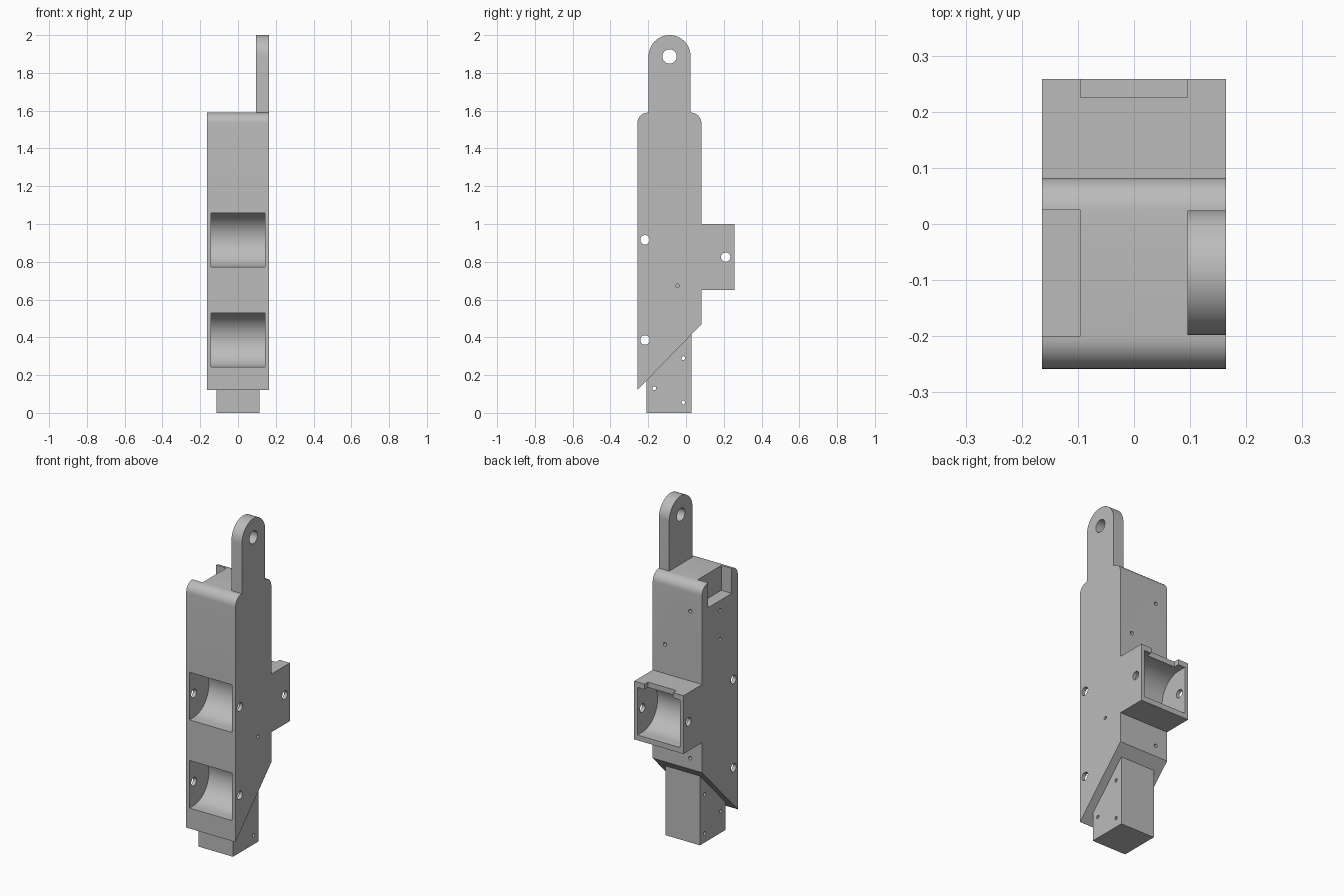
import bpy, math

if "Cube" in bpy.data.objects:
    bpy.data.objects.remove(bpy.data.objects["Cube"])

HALF_W = 0.164                      # half width of the main body
FRONT, BACK, REAR = -0.258, 0.082, 0.258
TOP = 1.59

grey = bpy.data.materials.new("machined grey")
grey.use_nodes = True
grey.diffuse_color = (0.5, 0.5, 0.5, 1)
grey.node_tree.nodes["Principled BSDF"].inputs["Base Color"].default_value = (0.5, 0.5, 0.5, 1)


def arc(y, z, r, start, end, steps):
    """Points on an arc in the side plane, angles in degrees."""
    angles = [math.radians(start + (end - start) * i / steps) for i in range(steps + 1)]
    return [(y + r * math.cos(a), z + r * math.sin(a)) for a in angles]


def prism(name, outline, x0, x1):
    """Extrude a counter-clockwise (y, z) outline across the width."""
    n = len(outline)
    verts = [(x, y, z) for x in (x0, x1) for y, z in outline]
    faces = [tuple(reversed(range(n))), tuple(range(n, 2 * n))]
    faces += [(i, (i + 1) % n, (i + 1) % n + n, i + n) for i in range(n)]
    mesh = bpy.data.meshes.new(name)
    mesh.from_pydata(verts, [], faces)
    mesh.materials.append(grey)
    obj = bpy.data.objects.new(name, mesh)
    bpy.context.collection.objects.link(obj)
    return obj


def rect(y0, y1, z0, z1):
    return [(y0, z0), (y1, z0), (y1, z1), (y0, z1)]


def cross_hole(y, z, r, x0=-0.3, x1=0.3):
    return prism("hole_cutter", arc(y, z, r, 0, 345, 23), x0, x1)


def back_hole(x, z, r=0.011):
    bpy.ops.mesh.primitive_cylinder_add(vertices=16, radius=r, depth=0.08,
                                        location=(x, BACK, z), rotation=(math.pi / 2, 0, 0))
    obj = bpy.context.object
    obj.data.materials.append(grey)
    return obj


def cut(target, cutters):
    for cutter in cutters:
        cutter.hide_render = True
        mod = target.modifiers.new("cut", "BOOLEAN")
        mod.operation = "DIFFERENCE"
        mod.solver = "EXACT"
        mod.object = cutter
        bpy.ops.object.select_all(action="DESELECT")
        bpy.context.view_layer.objects.active = target
        target.select_set(True)
        bpy.ops.object.modifier_apply(modifier=mod.name)
        bpy.data.objects.remove(cutter)


def finish(obj):
    bpy.ops.object.select_all(action="DESELECT")
    bpy.context.view_layer.objects.active = obj
    obj.select_set(True)
    bpy.ops.object.shade_smooth_by_angle(angle=math.radians(30))


# Main body with slanted foot, rear block and rounded top edges
R = 0.058
outline = [(FRONT, 0.12), (BACK, 0.47), (BACK, 0.65), (REAR, 0.65), (REAR, 1.0), (BACK, 1.0)]
outline += arc(BACK - R, TOP - R, R, 0, 90, 10) + arc(FRONT + R, TOP - R, R, 90, 180, 10)
body = prism("main_body", outline, -HALF_W, HALF_W)

# Round-bottomed wheel pockets with their axle holes
PR, PW = 0.143, 0.142
AXLE = 0.021
cutters = []
for z in (0.386, 0.916):
    shape = [(-0.4, z - PR)] + arc(-0.217, z, PR, -90, 90, 32) + [(-0.4, z + PR)]
    cutters += [prism("pocket_cutter", shape, -PW, PW), cross_hole(-0.217, z, 0.025)]
shape = [(0.4, 0.825 + PR)] + arc(0.21, 0.825, PR, 90, 270, 32) + [(0.4, 0.825 - PR)]
cutters += [prism("pocket_cutter", shape, -PW, PW), cross_hole(0.21, 0.825, 0.025)]

# Notch in the rear block roof and the mating slot at the top
cutters.append(prism("notch_cutter", rect(0.225, 0.4, 0.94, 1.1), -0.095, 0.095))
cutters.append(prism("slot_cutter", rect(-0.2, 0.025, 1.44, 1.8), -0.3, -0.095))

# Small blind screw holes
cutters.append(cross_hole(-0.045, 0.673, 0.01, 0.12, 0.3))
cutters += [cross_hole(-0.09, z, 0.01, -0.3, -0.12) for z in (1.38, 1.207)]
cutters += [back_hole(x, z) for x, z in ((-0.085, 1.42), (0.083, 1.175), (-0.085, 0.536))]
cut(body, cutters)
finish(body)

# Hanging tab
lug = [(-0.198, TOP), (0.024, TOP)] + arc(-0.087, 1.889, 0.111, 0, 180, 32)
tab = prism("hanging_tab", lug, 0.095, HALF_W)
cut(tab, [cross_hole(-0.087, 1.887, 0.038)])
finish(tab)

# Lower stem, trimmed to the slanted foot
stem = prism("lower_stem", [(-0.21, 0), (0.03, 0), (0.03, 0.418), (-0.21, 0.171)], -0.114, 0.114)
cut(stem, [cross_hole(y, z, 0.01) for y, z in ((-0.015, 0.29), (-0.168, 0.13), (-0.015, 0.055))])
finish(stem)
